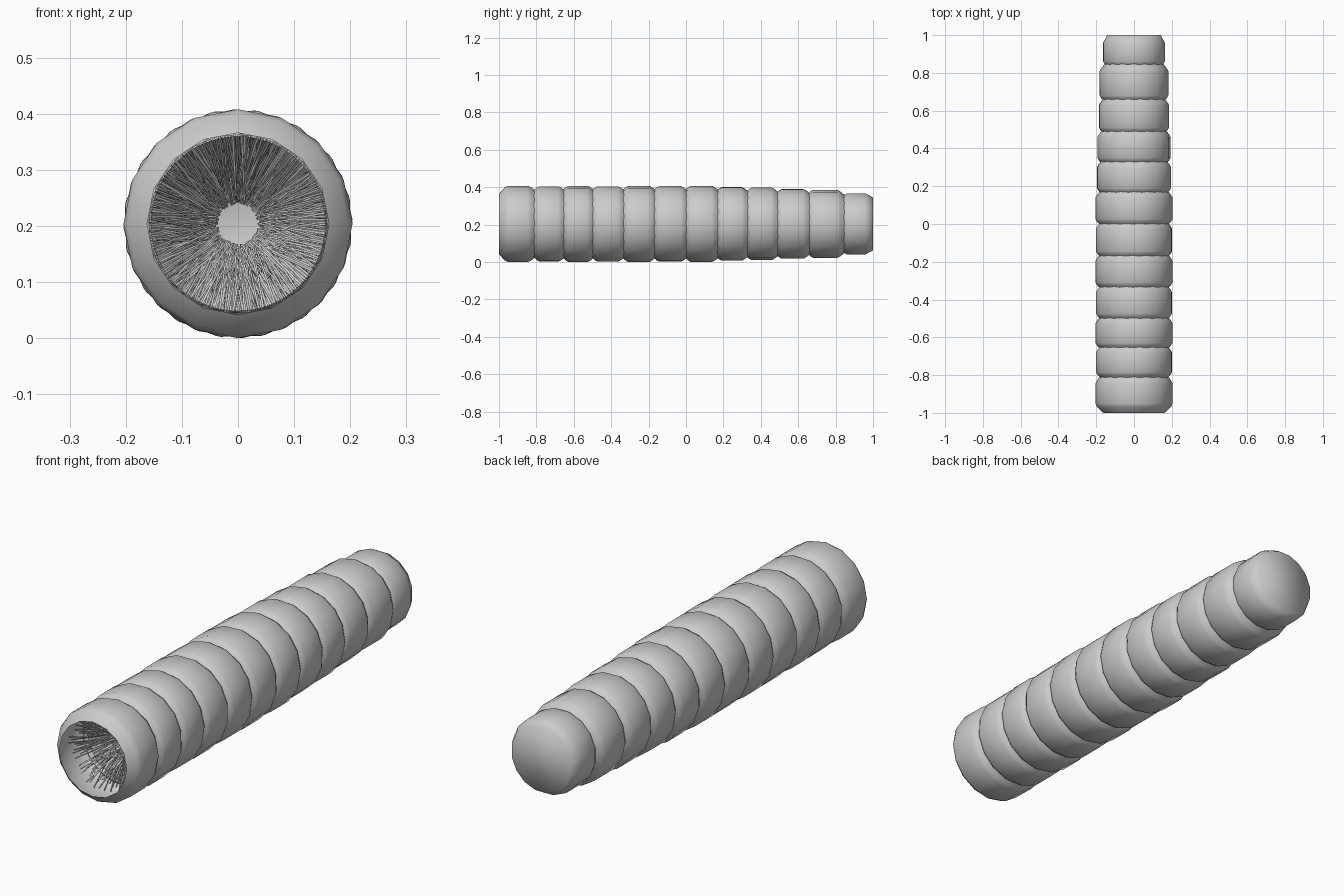
import bpy, bmesh, math, random
from mathutils import Vector

if "Cube" in bpy.data.objects:
    bpy.data.objects.remove(bpy.data.objects["Cube"])

random.seed(4)
SIDES = 16
CZ = 0.204

grey = bpy.data.materials.new("grey")
grey.diffuse_color = (0.6, 0.6, 0.6, 1)
grey.use_nodes = True
grey.node_tree.nodes["Principled BSDF"].inputs["Base Color"].default_value = grey.diffuse_color


def make_object(name, bm):
    bmesh.ops.recalc_face_normals(bm, faces=bm.faces)
    for f in bm.faces:
        f.smooth = True
    mesh = bpy.data.meshes.new(name)
    bm.to_mesh(mesh)
    bm.free()
    mesh.materials.append(grey)
    obj = bpy.data.objects.new(name, mesh)
    obj.location.z = CZ
    bpy.context.collection.objects.link(obj)
    return obj


def barrel(name, profile, turn, cap=False):
    """Rings of (radius, y) joined into a tube, optionally closed at the back."""
    bm = bmesh.new()
    rings = []
    for r, y in profile:
        angles = [2 * math.pi * i / SIDES + turn for i in range(SIDES)]
        rings.append([bm.verts.new((r * math.sin(a), y, r * math.cos(a))) for a in angles])
    for a, b in zip(rings, rings[1:]):
        for i in range(SIDES):
            j = (i + 1) % SIDES
            bm.faces.new((a[i], a[j], b[j], b[i]))
    if cap:
        bm.faces.new(rings[-1])
    return make_object(name, bm)


# Overlapping tube segments, tapering towards the closed back end
joints = [-1, -0.81, -0.655, -0.5, -0.335, -0.17, 0, 0.165, 0.325, 0.485, 0.655, 0.835, 1]
radii = [0.204, 0.204, 0.204, 0.204, 0.204, 0.204, 0.204, 0.199, 0.194, 0.188, 0.182, 0.166]
count = len(radii)
for k, r in enumerate(radii):
    first, last = k == 0, k == count - 1
    y0 = joints[k] - (0 if first else 0.014)
    y1 = joints[k + 1] + (0 if last else 0.014)
    bev = 0.045 if first else 0.036
    inset = 0.042 if first else 0.034
    profile = [(r - inset, y0), (r - 0.008, y0 + bev * 0.7), (r, y0 + bev * 1.1),
               (r, y1 - bev * 1.1), (r - 0.008, y1 - bev * 0.7), (r - inset * 0.8, y1)]
    if last:
        profile[-1] = (r - 0.022, y1)
    turn = 0 if first else (k % 2) * math.pi / SIDES + random.uniform(-0.05, 0.05)
    barrel("tube_segment_%02d" % (k + 1), profile, turn, cap=last)

# Thin bristles lining the inside, leaning towards the back
bm = bmesh.new()
ROWS, PER_ROW = 44, 42
for row in range(ROWS):
    for i in range(PER_ROW):
        a = 2 * math.pi * (i + random.random()) / PER_ROW
        y = -0.95 + 1.72 * (row + random.random()) / ROWS
        wall = 0.157 - 0.02 * max(0.0, y)
        tip = random.uniform(0.035, 0.09)
        lean = random.uniform(0.06, 0.15)
        out = Vector((math.sin(a), 0, math.cos(a)))
        side = Vector((math.cos(a), 0, -math.sin(a)))
        base = out * wall + Vector((0, y, 0))
        end = out * tip + side * random.uniform(-0.012, 0.012) + Vector((0, y + lean, 0))
        axis = (end - base).normalized()
        up = axis.cross(side).normalized()
        offsets = [(side * x + up * z) * 0.0022 for x, z in ((1, 1), (-1, 1), (-1, -1), (1, -1))]
        lo = [bm.verts.new(base + o) for o in offsets]
        hi = [bm.verts.new(end + o * 0.7) for o in offsets]
        for j in range(4):
            n = (j + 1) % 4
            bm.faces.new((lo[j], lo[n], hi[n], hi[j]))
        bm.faces.new(lo[::-1])
        bm.faces.new(hi)
bristles = make_object("inner_bristles", bm)
for p in bristles.data.polygons:
    p.use_smooth = False
